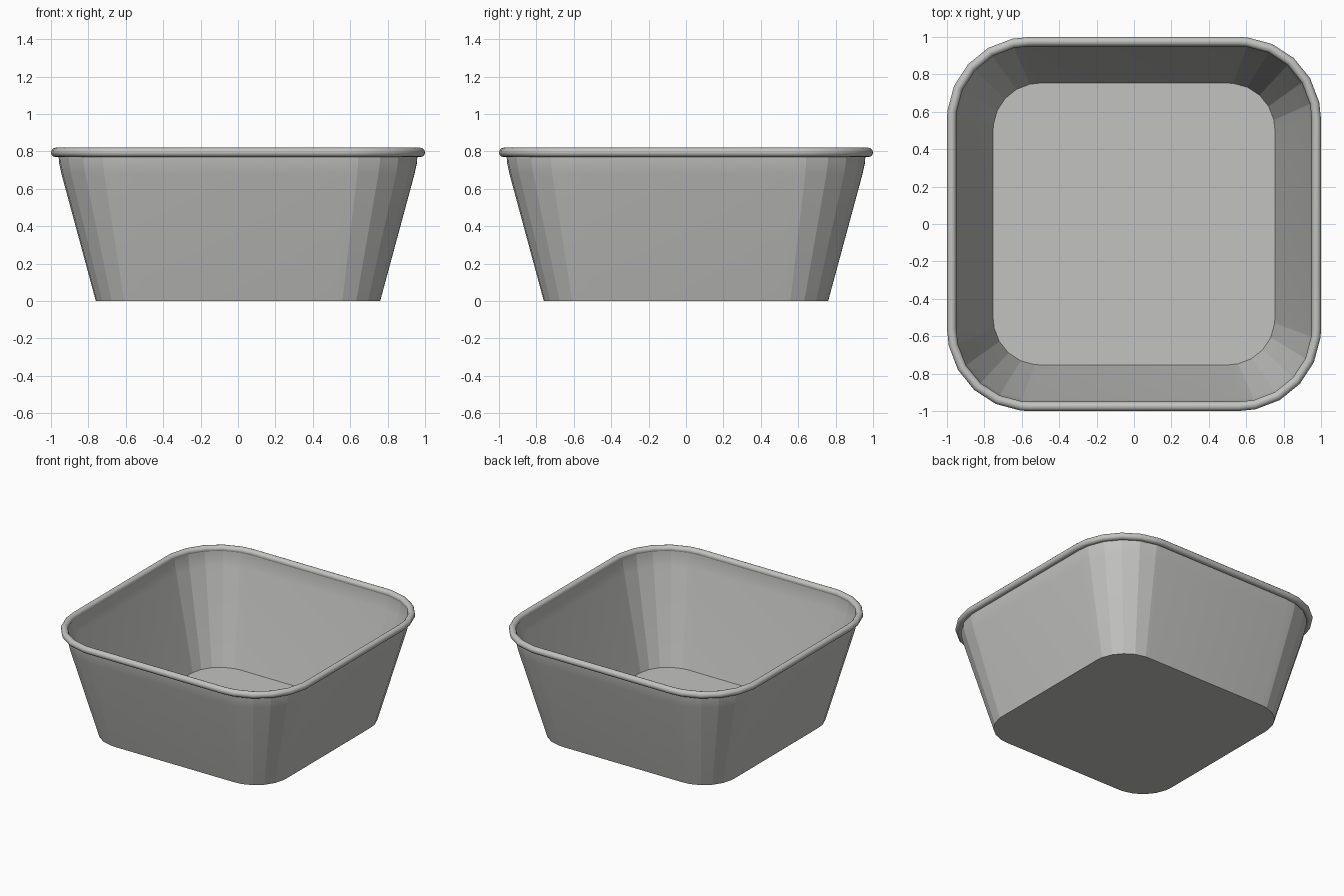
import bpy
import bmesh
from math import radians, sin, cos, tau

cube = bpy.data.objects.get("Cube")
if cube:
    bpy.data.objects.remove(cube, do_unlink=True)

metal = bpy.data.materials.new("light_grey_metal")
metal.use_nodes = True
COLOUR = (0.54, 0.54, 0.525, 1)
metal.diffuse_color = COLOUR
metal.node_tree.nodes["Principled BSDF"].inputs["Base Color"].default_value = COLOUR

# Corner creases, in degrees from the start of each rounded corner
CORNER = (0, 12, 30, 48, 66, 84, 90)


def rounded_square(half, radius, z):
    """Points of a square with faceted corners, counter-clockwise."""
    points = []
    for turn in range(4):
        c, s = (1, 1, -1, -1)[turn], (1, -1, -1, 1)[turn]
        # centre of this corner: (+,+), (-,+), (-,-), (+,-)
        cx, cy = s * (half - radius), c * (half - radius)
        for a in CORNER:
            t = radians(a + turn * 90)
            points.append((cx + radius * cos(t), cy + radius * sin(t), z))
    return points


def loft(name, sections, angle, caps=False, closed=False):
    """Skin a stack of rounded squares given as (half, radius, z)."""
    bm = bmesh.new()
    rings = [[bm.verts.new(p) for p in rounded_square(*sec)] for sec in sections]
    pairs = list(zip(rings, rings[1:]))
    if closed:
        pairs.append((rings[-1], rings[0]))
    for low, high in pairs:
        for i in range(len(low)):
            j = (i + 1) % len(low)
            bm.faces.new((low[i], low[j], high[j], high[i]))
    if caps:
        bm.faces.new(rings[0][::-1])
        bm.faces.new(rings[-1])
    mesh = bpy.data.meshes.new(name)
    bm.to_mesh(mesh)
    bm.free()
    mesh.materials.append(metal)
    obj = bpy.data.objects.new(name, mesh)
    bpy.context.collection.objects.link(obj)
    bpy.ops.object.select_all(action="DESELECT")
    obj.select_set(True)
    bpy.context.view_layer.objects.active = obj
    bpy.ops.object.shade_smooth_by_angle(angle=radians(angle))
    return obj


# Flared sheet wall: up the outside, down the inside
outside = [(0.76, 0.255, 0), (0.944, 0.386, 0.68), (0.957, 0.397, 0.74), (0.96, 0.40, 0.79)]
SHEET = 0.007
inside = [(h - SHEET, r - SHEET, max(z, 0.004)) for h, r, z in reversed(outside)]
loft("flared_wall", outside + inside, 10.5)

# Flat floor plate
loft("floor", [(0.76, 0.255, 0), (0.754, 0.249, 0.004)], 30, caps=True)

# Rolled rim tube
TUBE, SIDES = 0.025, 12
rim = []
for i in range(SIDES):
    t = tau * i / SIDES
    rim.append((0.975 + TUBE * cos(t), 0.415 + TUBE * cos(t), 0.795 + TUBE * sin(t)))
loft("rolled_rim", rim, 60, closed=True)
